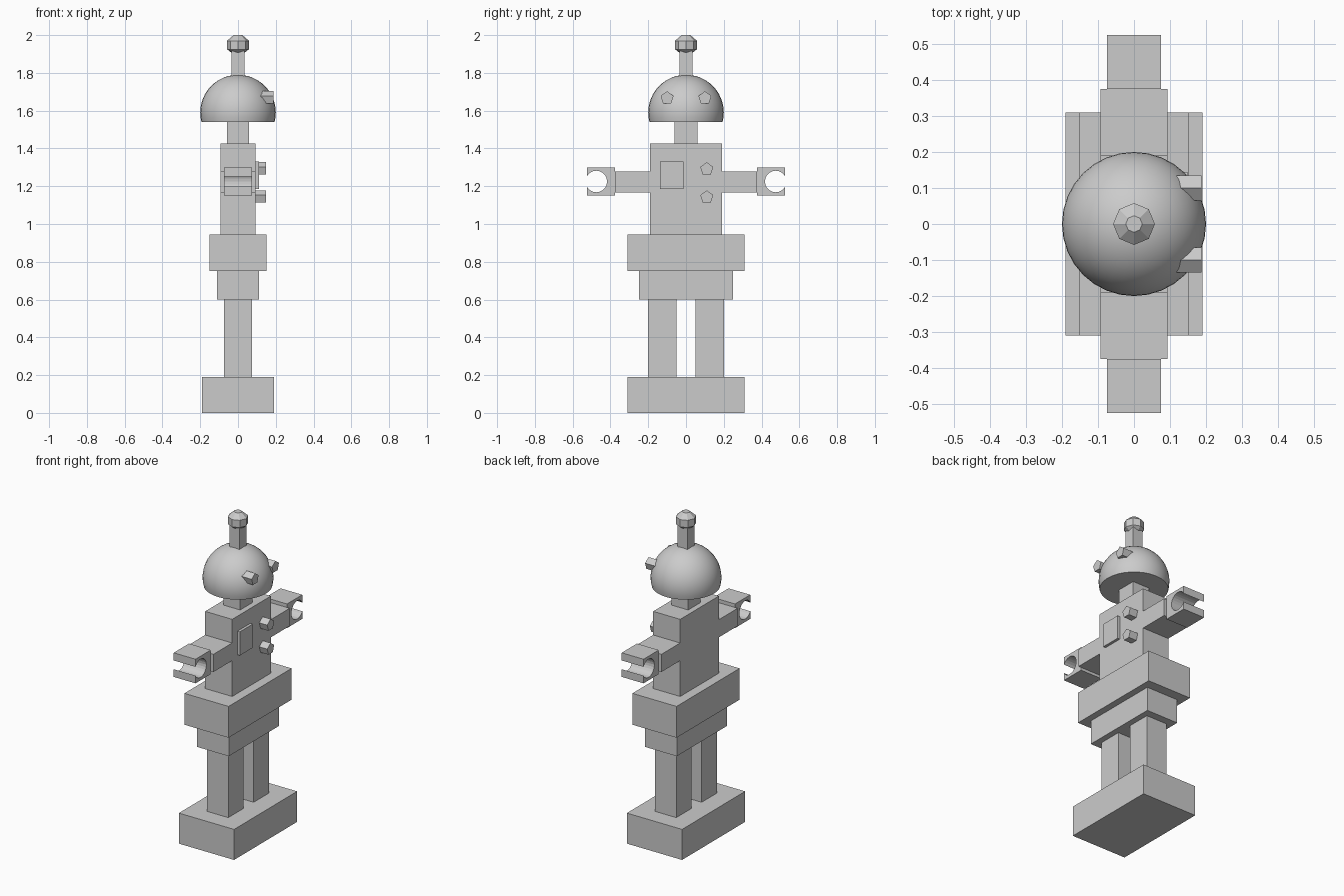
import bpy, bmesh, math
from mathutils import Vector

if "Cube" in bpy.data.objects:
    bpy.data.objects.remove(bpy.data.objects["Cube"], do_unlink=True)

GREY = (0.6, 0.6, 0.6, 1.0)
grey = bpy.data.materials.new("plain_grey")
grey.use_nodes = True
grey.diffuse_color = GREY
grey.node_tree.nodes["Principled BSDF"].inputs["Base Color"].default_value = GREY


def finish(name, bm):
    bmesh.ops.recalc_face_normals(bm, faces=bm.faces)
    mesh = bpy.data.meshes.new(name)
    bm.to_mesh(mesh)
    bm.free()
    mesh.materials.append(grey)
    obj = bpy.data.objects.new(name, mesh)
    bpy.context.collection.objects.link(obj)
    return obj


def prism(name, profile, x0, x1):
    """Extrude a (y, z) outline along x."""
    bm = bmesh.new()
    face = bm.faces.new([bm.verts.new((x0, y, z)) for y, z in profile])
    new = bmesh.ops.extrude_face_region(bm, geom=[face])["geom"]
    moved = [v for v in new if isinstance(v, bmesh.types.BMVert)]
    bmesh.ops.translate(bm, verts=moved, vec=(x1 - x0, 0, 0))
    return finish(name, bm)


def box(name, half_x, y0, y1, z0, z1):
    return prism(name, [(y0, z0), (y1, z0), (y1, z1), (y0, z1)], -half_x, half_x)


def pentagon(name, y, z, x0, x1, r=0.036):
    angles = [math.radians(90 + 72 * i) for i in range(5)]
    return prism(name, [(y + r * math.cos(a), z + r * math.sin(a)) for a in angles], x0, x1)


# Stacked body blocks
box("base", 0.19, -0.31, 0.31, 0, 0.19)
box("lower_hips", 0.11, -0.248, 0.248, 0.6, 0.75)
box("upper_hips", 0.152, -0.31, 0.31, 0.75, 0.945)
box("torso", 0.093, -0.19, 0.19, 0.945, 1.425)
box("neck", 0.058, -0.062, 0.062, 1.425, 1.56)
box("antenna_stem", 0.035, -0.035, 0.035, 1.75, 1.93)

# Legs, arms and open gripping hands, one per side
GRIP_Y, GRIP_Z, GRIP_R, TIP = 0.475, 1.225, 0.057, 0.525
start = math.acos((TIP - GRIP_Y) / GRIP_R)
arc = [start + (2 * math.pi - 2 * start) * i / 20 for i in range(21)]
hand = [(GRIP_Y + GRIP_R * math.cos(a), GRIP_Z + GRIP_R * math.sin(a)) for a in arc]
hand += [(TIP, 1.15), (0.375, 1.15), (0.375, 1.3), (TIP, 1.3)]
for side, s in (("left", 1), ("right", -1)):
    box(side + "_leg", 0.073, s * 0.05, s * 0.2, 0.19, 0.6)
    box(side + "_arm", 0.093, s * 0.19, s * 0.375, 1.168, 1.278)
    prism(side + "_hand", [(s * y, z) for y, z in hand], -0.075, 0.075)
    pentagon(side + "_eye", s * 0.1, 1.667, 0.1, 0.188)

# Chest panel and buttons
panel = [(-0.138, 1.185), (-0.013, 1.185), (-0.013, 1.332), (-0.138, 1.332)]
prism("chest_panel", panel, 0.093, 0.11)
pentagon("upper_button", 0.11, 1.291, 0.093, 0.148)
pentagon("lower_button", 0.11, 1.142, 0.093, 0.148)

# Domed head, cut flat underneath
bm = bmesh.new()
bmesh.ops.create_uvsphere(bm, u_segments=32, v_segments=24, radius=0.2)
bmesh.ops.translate(bm, verts=bm.verts, vec=(0, 0, 1.59))
cut = bmesh.ops.bisect_plane(bm, geom=bm.verts[:] + bm.edges[:] + bm.faces[:],
                             plane_co=Vector((0, 0, 1.54)), plane_no=Vector((0, 0, 1)),
                             clear_inner=True)
rim = [e for e in cut["geom_cut"] if isinstance(e, bmesh.types.BMEdge)]
bmesh.ops.holes_fill(bm, edges=rim, sides=0)
head = finish("head", bm)
bpy.ops.object.select_all(action="DESELECT")
head.select_set(True)
bpy.context.view_layer.objects.active = head
bpy.ops.object.shade_smooth_by_angle(angle=math.radians(40))

# Faceted antenna knob from stacked octagons
bm = bmesh.new()
rings = []
for r, z in ((0.035, 1.907), (0.058, 1.925), (0.058, 1.97), (0.023, 2.0)):
    rings.append([bm.verts.new((r * math.cos(i * math.pi / 4), r * math.sin(i * math.pi / 4), z))
                  for i in range(8)])
for low, high in zip(rings, rings[1:]):
    for i in range(8):
        j = (i + 1) % 8
        bm.faces.new((low[i], low[j], high[j], high[i]))
bm.faces.new(rings[0])
bm.faces.new(rings[-1])
finish("antenna_knob", bm)
